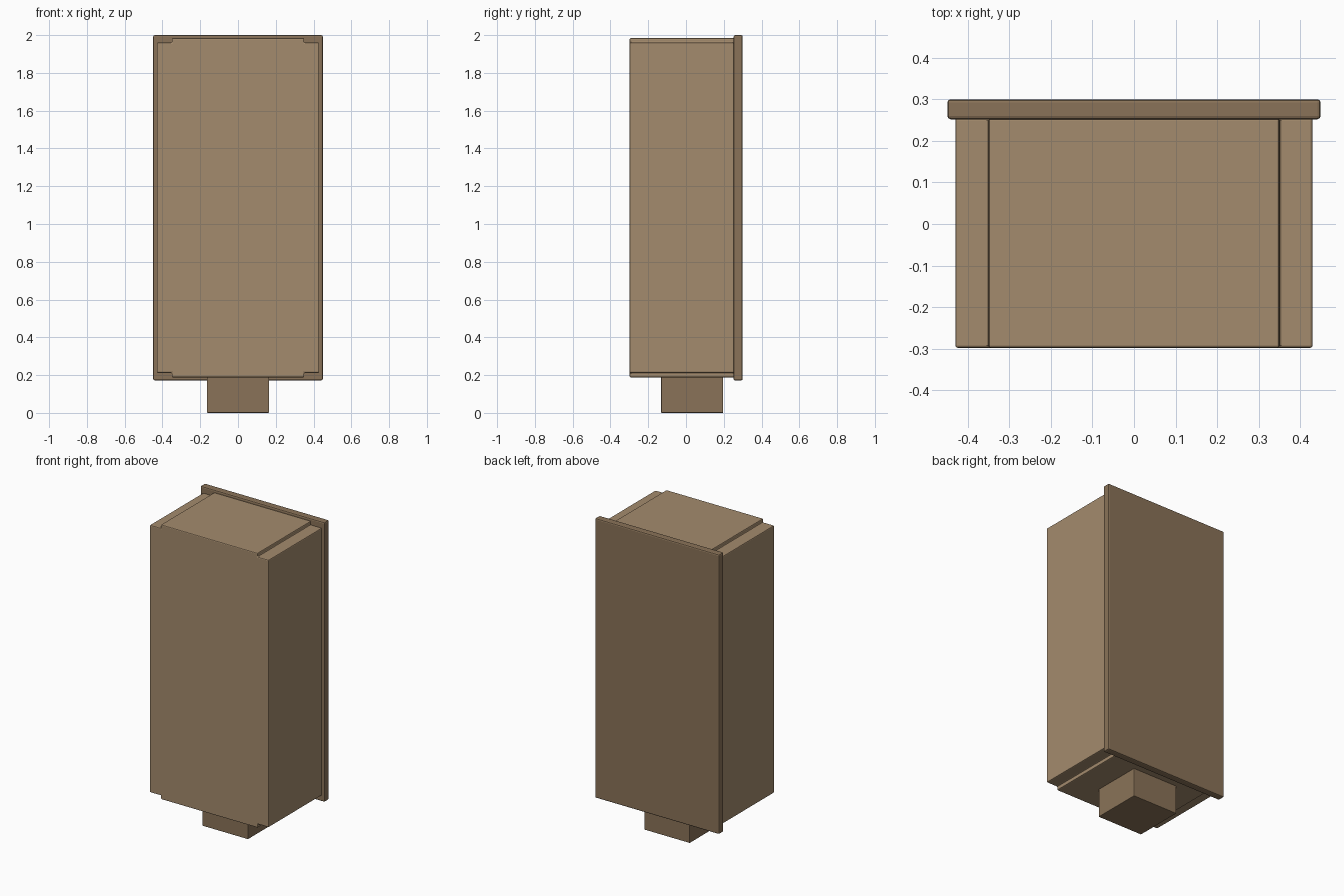
import bpy, bmesh

if "Cube" in bpy.data.objects:
    bpy.data.objects.remove(bpy.data.objects["Cube"])


def material(name, rgb):
    m = bpy.data.materials.new(name)
    m.diffuse_color = (*rgb, 1)
    m.use_nodes = True
    m.node_tree.nodes["Principled BSDF"].inputs["Base Color"].default_value = m.diffuse_color
    return m


light_wood = material("light_wood", (0.371, 0.258, 0.153))
dark_wood = material("dark_wood", (0.254, 0.171, 0.098))


def prism(name, profile, y0, y1, mat, bevel):
    """Extrude an (x, z) profile from y0 to y1 and round its edges."""
    bm = bmesh.new()
    face = bm.faces.new([bm.verts.new((x, y0, z)) for x, z in profile])
    ext = bmesh.ops.extrude_face_region(bm, geom=[face])
    verts = [g for g in ext["geom"] if isinstance(g, bmesh.types.BMVert)]
    bmesh.ops.translate(bm, verts=verts, vec=(0, y1 - y0, 0))
    bmesh.ops.recalc_face_normals(bm, faces=bm.faces)
    mesh = bpy.data.meshes.new(name)
    bm.to_mesh(mesh)
    bm.free()
    mesh.materials.append(mat)
    ob = bpy.data.objects.new(name, mesh)
    bpy.context.collection.objects.link(ob)
    mod = ob.modifiers.new("edge_rounding", "BEVEL")
    mod.width = bevel
    mod.segments = 2
    mod.limit_method = "ANGLE"
    return ob


def rect(hx, z0, z1):
    return [(-hx, z0), (hx, z0), (hx, z1), (-hx, z1)]


# Main body: box with stepped top and bottom corners
right = [(0.35, 0.188), (0.35, 0.212), (0.43, 0.212),
         (0.43, 1.96), (0.35, 1.96), (0.35, 1.984)]
left = [(-x, z) for x, z in reversed(right)]
prism("body", right + left, -0.298, 0.255, light_wood, 0.006)

# Overhanging back panel
prism("back_panel", rect(0.449, 0.172, 2.0), 0.252, 0.30, dark_wood, 0.008)

# Square foot under the body
prism("foot", rect(0.165, 0.0, 0.195), -0.132, 0.197, dark_wood, 0.004)
